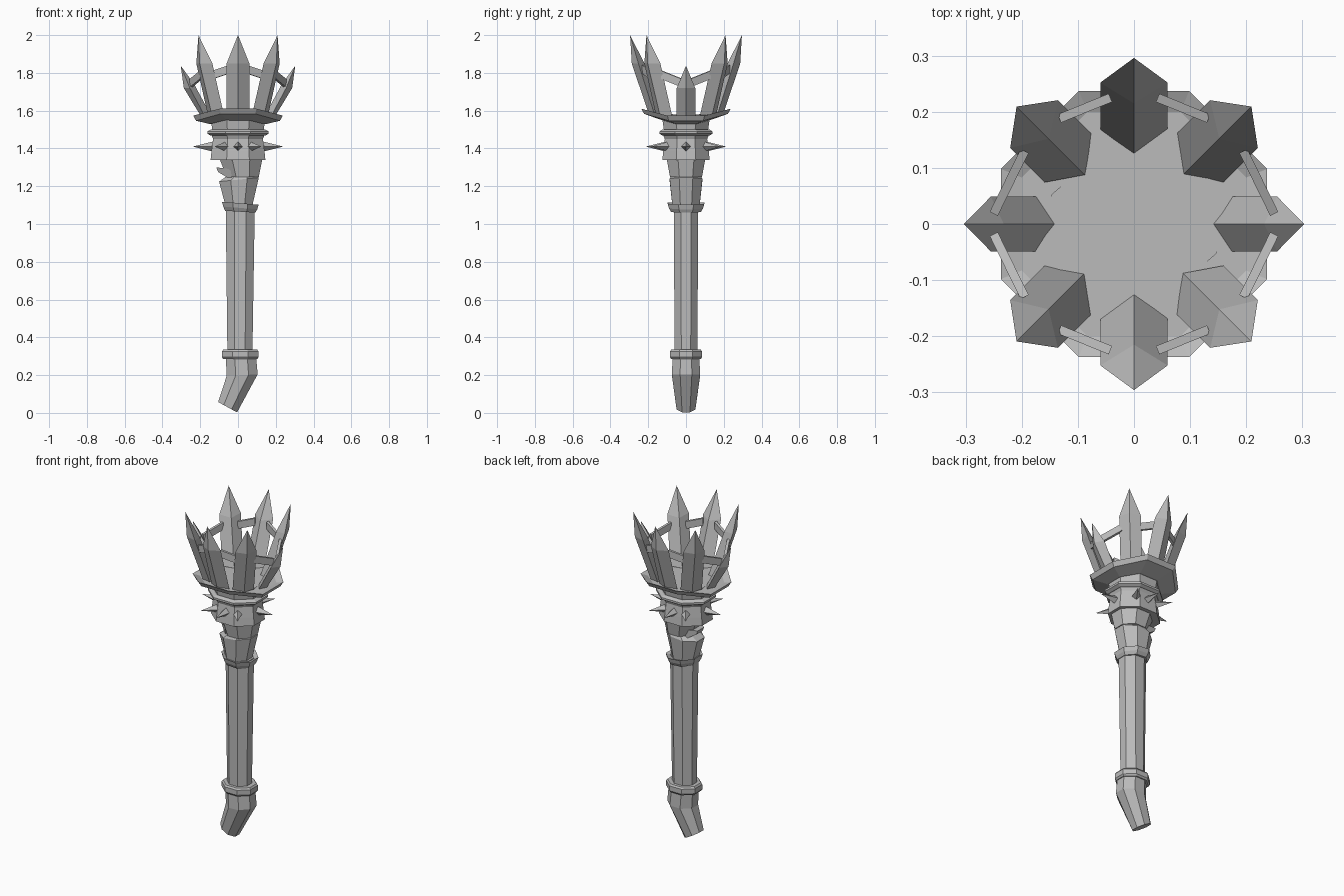
import bpy
import bmesh
from math import sin, cos, pi, radians
from mathutils import Vector, Matrix

cube = bpy.data.objects.get("Cube")
if cube:
    bpy.data.objects.remove(cube, do_unlink=True)

GREY = (0.5, 0.5, 0.5, 1)
metal = bpy.data.materials.new("plain grey")
metal.use_nodes = True
metal.diffuse_color = GREY
metal.node_tree.nodes["Principled BSDF"].inputs["Base Color"].default_value = GREY


def finish(name, bm):
    bmesh.ops.recalc_face_normals(bm, faces=bm.faces)
    mesh = bpy.data.meshes.new(name)
    bm.to_mesh(mesh)
    bm.free()
    mesh.materials.append(metal)
    obj = bpy.data.objects.new(name, mesh)
    bpy.context.collection.objects.link(obj)
    return obj


def skin(bm, rings):
    """Join rings of points into a closed tube."""
    loops = [[bm.verts.new(p) for p in ring] for ring in rings]
    n = len(loops[0])
    for a, b in zip(loops, loops[1:]):
        for i in range(n):
            j = (i + 1) % n
            bm.faces.new((a[i], a[j], b[j], b[i]))
    bm.faces.new(loops[0])
    bm.faces.new(loops[-1])


def octagon(z, cx, rx, ry, tilt=0, saddle=0):
    """Eight points, flat side to the front; rx and ry are half widths."""
    pts = []
    for i in range(8):
        a = (i + 0.5) * pi / 4
        x, y = rx * cos(a) / cos(pi / 8), ry * sin(a) / cos(pi / 8)
        pts.append((cx + x, y, z + tilt * x - saddle * cos(2 * a)))
    return pts


def loft(name, *sections):
    bm = bmesh.new()
    skin(bm, [octagon(*s) for s in sections])
    return finish(name, bm)


# Handle, from the bent pommel up
loft("pommel", (0.03, -0.055, 0.05, 0.05, -0.55), (0.2, 0.022, 0.082, 0.075, 0.05),
     (0.31, 0.015, 0.08, 0.07))
loft("pommel_ring", (0.285, 0.012, 0.09, 0.078), (0.295, 0.012, 0.097, 0.085),
     (0.325, 0.012, 0.097, 0.085), (0.335, 0.012, 0.09, 0.078))
loft("shaft", (0.3, 0.01, 0.066, 0.06), (1.1, 0.012, 0.077, 0.065))
loft("shaft_ring", (1.065, 0.012, 0.08, 0.078, -0.06), (1.085, 0.012, 0.09, 0.09, -0.08),
     (1.11, 0.012, 0.097, 0.097, -0.08), (1.1, 0.012, 0.075, 0.075, -0.08))

# Sleeve with an overlapping upper layer and a torn shard
loft("lower_sleeve", (1.08, 0.005, 0.067, 0.07), (1.235, 0.005, 0.105, 0.087, 0.1),
     (1.26, 0.02, 0.07, 0.075))
loft("upper_sleeve", (1.25, 0.025, 0.085, 0.085), (1.35, 0.015, 0.115, 0.103))
bm = bmesh.new()
skin(bm, [[(-0.115, -0.01, 1.3), (-0.115, 0.05, 1.3), (-0.105, 0.05, 1.275), (-0.105, -0.01, 1.275)],
          [(-0.04, -0.07, 1.29), (-0.04, 0.06, 1.29), (-0.03, 0.06, 1.23), (-0.03, -0.07, 1.23)]])
finish("sleeve_shard", bm)

# Collar, ring and neck
loft("spiked_collar", (1.34, 0, 0.145, 0.125), (1.39, 0, 0.14, 0.12), (1.45, 0, 0.132, 0.112),
     (1.47, 0, 0.14, 0.12))
loft("neck_ring", (1.468, 0, 0.145, 0.125), (1.478, 0, 0.162, 0.14),
     (1.49, 0, 0.162, 0.14), (1.5, 0, 0.145, 0.125))
loft("neck", (1.46, 0, 0.13, 0.112), (1.57, 0, 0.147, 0.127))

# Saddle-shaped crown plate
loft("crown_plate", (1.54, 0, 0.15, 0.13, 0, 0.015), (1.565, 0, 0.222, 0.222, 0, 0.026),
     (1.592, 0, 0.237, 0.237, 0, 0.026), (1.58, 0, 0.2, 0.2, 0, 0.02))

# Small four-sided collar spikes
for angle in (0, 60, 90, 120, 180, 240, 270, 300):
    a = radians(angle)
    d = Vector((cos(a), 0.85 * sin(a), 0))
    bm = bmesh.new()
    bmesh.ops.create_cone(bm, cap_ends=True, segments=4, radius1=0.032, radius2=0, depth=0.13)
    turn = d.to_track_quat('Z', 'Y').to_matrix().to_4x4()
    bm.transform(Matrix.Translation(d * 0.175 + Vector((0, 0, 1.41))) @ turn)
    finish("collar_spike", bm)


def crown_spike(angle, w, base, shoulder, tip):
    """Diamond blade; base and shoulder are (inner, middle, outer, z)."""
    bm = bmesh.new()
    rings = []
    for inner, mid, outer, z, zi in (base, shoulder):
        rings.append([(inner, 0, zi), (mid, w, z), (outer, 0, z), (mid, -w, z)])
    skin(bm, rings)
    top = bm.faces[-1] if bm.faces.ensure_lookup_table() is None else None
    bmesh.ops.poke(bm, faces=[top])
    bm.verts.ensure_lookup_table()
    bm.verts[-1].co = (tip[0], 0, tip[1])
    bm.transform(Matrix.Rotation(angle, 4, 'Z'))
    finish("crown_spike", bm)


for i in range(8):
    if i % 4 == 0:
        crown_spike(i * pi / 4, 0.049, (0.135, 0.17, 0.19, 1.56, 1.56),
                    (0.232, 0.255, 0.287, 1.72, 1.74), (0.303, 1.838))
    else:
        crown_spike(i * pi / 4, 0.06, (0.124, 0.165, 0.195, 1.575, 1.575),
                    (0.215, 0.252, 0.287, 1.85, 1.84), (0.296, 2.0))


def crown_bar(p, q):
    p, q = Vector(p), Vector(q)
    side = (q - p).cross(Vector((0, 0, 1))).normalized() * 0.008
    up = Vector((0, 0, 0.022))
    bm = bmesh.new()
    skin(bm, [[c - side - up, c + side - up, c + side + up, c - side + up] for c in (p, q)])
    finish("crown_bar", bm)


# Bars linking neighbouring crown spikes
for sx in (-1, 1):
    for sy in (-1, 1):
        crown_bar((sx * 0.042, sy * 0.225, 1.82), (sx * 0.133, sy * 0.188, 1.79))
        crown_bar((sx * 0.195, sy * 0.13, 1.79), (sx * 0.25, sy * 0.018, 1.745))
